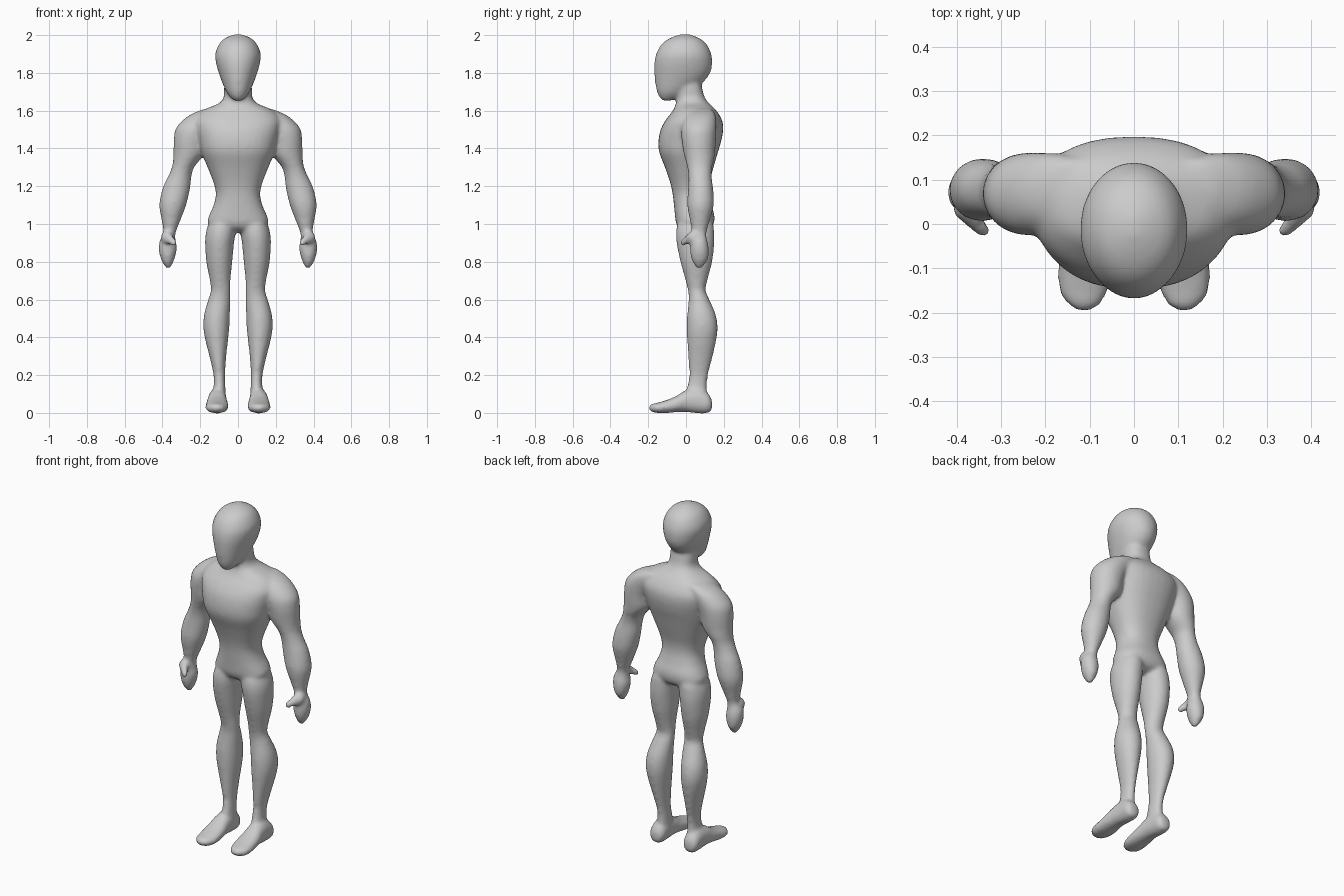
import bpy
import bmesh
import math
from mathutils import Vector

SIDES = 32
STEPS = 5
CM = 0.01  # tables below are in hundredths of a unit

cube = bpy.data.objects.get("Cube")
if cube:
    bpy.data.objects.remove(cube, do_unlink=True)


def smooth_rows(rows):
    """Catmull-Rom interpolation of section rows."""
    rows = [Vector(row) for row in rows]
    padded = [rows[0]] + rows + [rows[-1]]
    result = []
    for a, b, c, d in zip(padded, padded[1:], padded[2:], padded[3:]):
        for step in range(STEPS):
            t = step / STEPS
            result.append(b + (c - a) * (t / 2)
                          + (a * 2 - b * 5 + c * 4 - d) * (t * t / 2)
                          + (b * 3 - a - c * 3 + d) * (t * t * t / 2))
    return result + [rows[-1]]


def rounded(value, power):
    return math.copysign(abs(value) ** (2 / power), value)


def loft(bm, rows, side=1, along_y=False, power=2.0):
    """Closed tube through rows of (position, low u, high u, low v, high v)."""
    rings = []
    for position, u_low, u_high, v_low, v_high in smooth_rows(rows):
        ring = []
        for i in range(SIDES):
            angle = math.tau * i / SIDES
            u = (u_low + u_high + (u_high - u_low) * rounded(math.cos(angle), power)) / 2
            v = (v_low + v_high + (v_high - v_low) * rounded(math.sin(angle), power)) / 2
            point = (u, position, v) if along_y else (u, v, position)
            ring.append(bm.verts.new((side * point[0] * CM, point[1] * CM, point[2] * CM)))
        rings.append(ring)
    faces = [bm.faces.new(rings[0]), bm.faces.new(rings[-1])]
    for lower, upper in zip(rings, rings[1:]):
        for i in range(SIDES):
            j = (i + 1) % SIDES
            faces.append(bm.faces.new((lower[i], lower[j], upper[j], upper[i])))
    bmesh.ops.recalc_face_normals(bm, faces=faces)


def centred(rows):
    """Expand (height, half width, front, back) to a symmetric section."""
    return [(z, -half, half, front, back) for z, half, front, back in rows]


# Head: height, half width, front, back
head = [(165.5, 2, -12, -9), (167, 3.5, -13.7, -4), (170, 5.8, -15, 1),
        (175, 8, -16, 8.5), (180, 9.8, -16.4, 12.4), (185, 11.2, -16.4, 13.5),
        (190, 11.7, -15.4, 13), (195, 9.7, -12.6, 10.6), (198, 6.8, -8.5, 7),
        (200, 2, -3, 2)]

# Neck, chest, waist and hips
torso = [(96, 5, 0, 9), (98, 12, -3.5, 13), (101, 15.8, -5, 14.6),
         (105, 14.7, -5.5, 14.6), (110, 12.5, -6, 13), (116, 11.3, -6.7, 11.7),
         (122, 12.6, -8, 12), (130, 15.7, -10.7, 14.2), (138, 19, -13.8, 16.5),
         (144, 20.5, -14.2, 18.3), (150, 22, -13, 19.3), (155, 22.5, -10.3, 18.7),
         (160, 18, -6.5, 15.6), (163.5, 10, -5, 12), (167, 7.2, -4.8, 9.5),
         (172, 7, -4.8, 8.2), (178, 6, -4, 7)]

# Shoulder, arm and mitten hand: height, inner, outer, front, back
arm = [(160.5, 8, 18, 3, 14), (157, 10, 26, 0, 15.5), (151, 13, 32.3, -2, 15.8),
       (145, 16, 33.6, -2, 15.5), (138, 17.5, 33.8, -1, 15), (134, 20.5, 34, 0, 14.5),
       (130, 23.7, 34.6, 1, 13.5), (125, 25, 36.7, 1.7, 13.2), (119, 25.7, 39.5, 1.5, 14),
       (110, 27.8, 41.3, 1, 14.3), (101, 31.2, 39.9, 2.6, 12), (95, 33.4, 39.2, 3.6, 10.5),
       (91, 33.2, 41.2, 3, 11), (87, 32.7, 41.7, 2.5, 11.8), (82, 33.8, 40.7, 3, 11.5),
       (78.5, 35.2, 39, 4.6, 9.6), (77, 36, 38, 6, 8)]

# Thumb, running forward: depth, inner, outer, bottom, top
thumb = [(6, 35, 40, 90, 96), (3, 35, 40.6, 90, 96), (1, 34, 39, 89.7, 94.5),
         (-1, 32.8, 36.6, 88.7, 92.7), (-2.4, 32.5, 35, 88.2, 91.2), (-3, 33, 34, 89, 90)]

# Thigh, knee, calf and ankle: height, inner, outer, front, back
leg = [(104, 4, 11, 0, 11), (100, 2, 15, -4, 14), (95, 1.8, 16.7, -5, 14.6),
       (89, 2.6, 17, -4.5, 14.6), (80, 3.4, 16.4, -2.6, 13.5), (71, 4.3, 14.7, -0.1, 11.2),
       (65, 4.3, 14, 1.4, 10), (60, 4.3, 15.4, 1.8, 12), (52, 4.7, 17.6, 1, 15.4),
       (45, 5, 18, 0.8, 16.4), (38, 5.7, 16.8, 1, 15.6), (29, 6.7, 14.5, 1.5, 13.6),
       (20, 7.2, 12.6, 2, 11.4), (13, 7, 12.6, 0.7, 10.9), (7, 7, 13.5, 0, 11.5),
       (3, 8, 13, 2, 11)]

# Foot, running from heel to toe: depth, inner, outer, bottom, top
foot = [(13.5, 9, 13, 2, 6), (12, 7, 15, 0.3, 9.5), (7, 6.6, 15.3, 0, 12.5),
        (0, 6.2, 15.8, 0.8, 11.6), (-5, 5.6, 16.6, 0.8, 8.6), (-10, 5.2, 17, 0.3, 6.5),
        (-15, 6, 16.7, 0.3, 5), (-18, 7.8, 14.8, 0.8, 4.5), (-19.3, 9.5, 12.5, 1.8, 3.6)]

bm = bmesh.new()
loft(bm, centred(head), power=2.05)
loft(bm, centred(torso), power=2.35)
for side in (1, -1):
    loft(bm, arm, side)
    loft(bm, thumb, side, along_y=True)
    loft(bm, leg, side)
    loft(bm, foot, side, along_y=True, power=2.2)

mesh = bpy.data.meshes.new("body")
bm.to_mesh(mesh)
bm.free()
body = bpy.data.objects.new("body", mesh)
bpy.context.collection.objects.link(body)

# Fuse the parts into one skin and soften the joins
fuse = body.modifiers.new("fuse", "REMESH")
fuse.mode = "VOXEL"
fuse.voxel_size = 0.01
fuse.use_smooth_shade = True
soften = body.modifiers.new("soften", "SMOOTH")
soften.factor = 0.5
soften.iterations = 14
swell = body.modifiers.new("swell", "DISPLACE")
swell.strength = 0.004
swell.mid_level = 0

# Plain grey clay
colour = (0.6, 0.6, 0.6, 1)
clay = bpy.data.materials.new("grey clay")
clay.use_nodes = True
clay.diffuse_color = colour
clay.node_tree.nodes["Principled BSDF"].inputs["Base Color"].default_value = colour
mesh.materials.append(clay)
